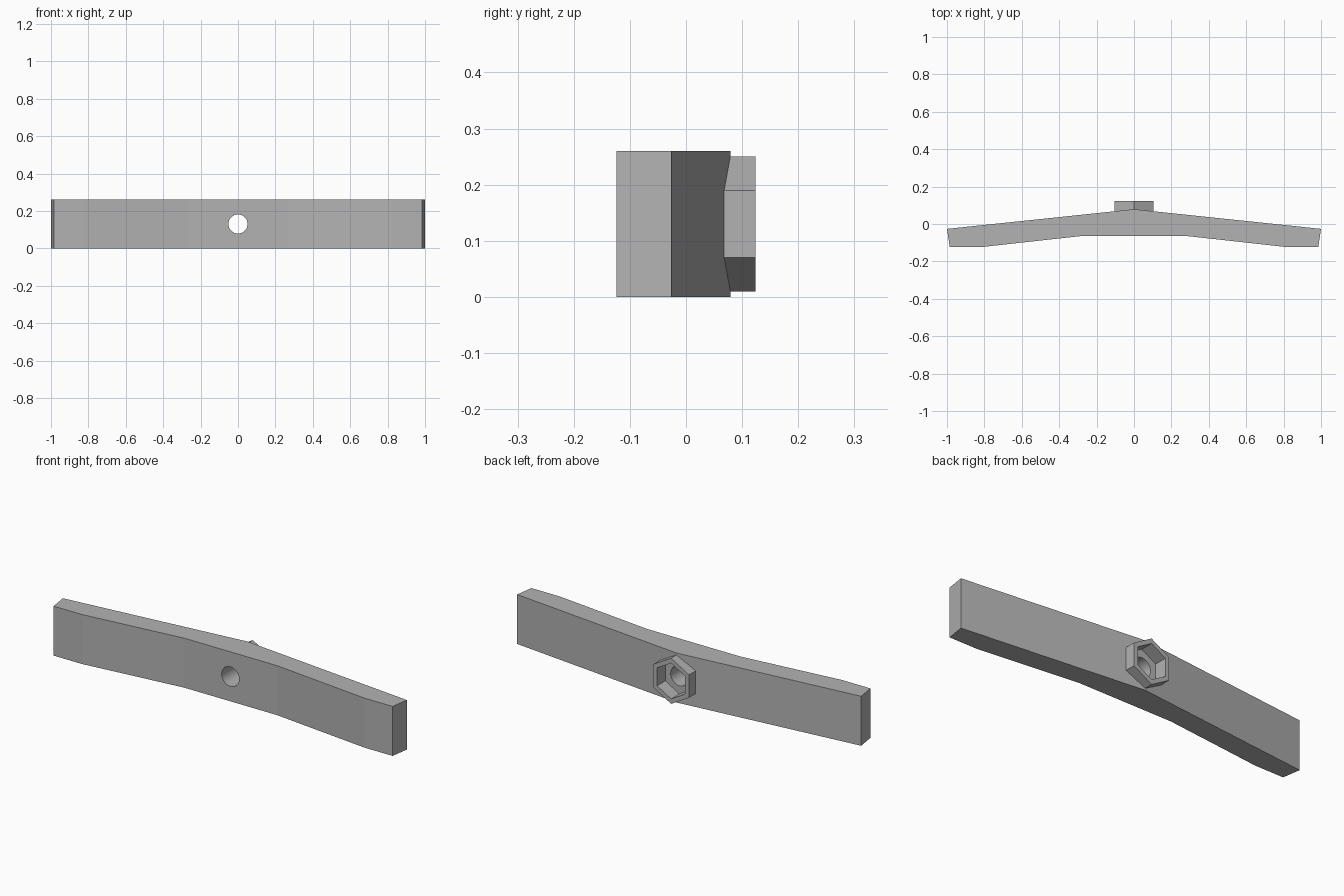
import bpy
import bmesh
import math

cube = bpy.data.objects.get("Cube")
if cube:
    bpy.data.objects.remove(cube, do_unlink=True)

HEIGHT = 0.26
MID = HEIGHT / 2

grey = bpy.data.materials.new("plain grey")
grey.use_nodes = True
grey.diffuse_color = (0.45, 0.45, 0.45, 1)
grey.node_tree.nodes["Principled BSDF"].inputs["Base Color"].default_value = grey.diffuse_color


def prism(name, points, offset):
    """Extrude a closed outline along an offset vector."""
    bm = bmesh.new()
    face = bm.faces.new([bm.verts.new(p) for p in points])
    grown = bmesh.ops.extrude_face_region(bm, geom=[face])["geom"]
    bmesh.ops.translate(bm, vec=offset, verts=[v for v in grown if isinstance(v, bmesh.types.BMVert)])
    bmesh.ops.recalc_face_normals(bm, faces=bm.faces)
    mesh = bpy.data.meshes.new(name)
    bm.to_mesh(mesh)
    bm.free()
    mesh.materials.append(grey)
    obj = bpy.data.objects.new(name, mesh)
    bpy.context.collection.objects.link(obj)
    return obj


def rod(name, sides, radius, y0, y1):
    """Regular prism along y, with one corner pointing up."""
    angles = [math.tau * i / sides for i in range(sides)]
    ring = [(radius * math.sin(a), y0, MID + radius * math.cos(a)) for a in angles]
    return prism(name, ring, (0, y1 - y0, 0))


def cut(obj, cutters):
    """Subtract the cutters and bake the result."""
    for cutter in cutters:
        mod = obj.modifiers.new("cut", 'BOOLEAN')
        mod.operation = 'DIFFERENCE'
        mod.solver = 'EXACT'
        mod.object = cutter
    graph = bpy.context.evaluated_depsgraph_get()
    baked = bpy.data.meshes.new_from_object(obj.evaluated_get(graph))
    obj.modifiers.clear()
    obj.data = baked


# Bent bar: right half of the plan outline, mirrored to the left
half = [(0, 0.079), (1, -0.026), (0.985, -0.124), (0.82, -0.124), (0.27, -0.063)]
outline = half + [(-x, y) for x, y in reversed(half[1:])]
bar = prism("bent_bar", [(x, y, 0) for x, y in outline], (0, 0, HEIGHT))

# Six-sided collar on the back
collar = rod("hex_collar", 6, 0.12, 0.06, 0.124)

# Bolt hole and nut pocket
pocket = rod("pocket_cutter", 6, 0.094, 0.055, 0.2)
hole = rod("hole_cutter", 32, 0.051, -0.2, 0.2)
cut(bar, [pocket, hole])
cut(collar, [pocket])
for cutter in (pocket, hole):
    bpy.data.objects.remove(cutter, do_unlink=True)

# Round the hole wall, keep all other edges sharp
bpy.ops.object.select_all(action='DESELECT')
bar.select_set(True)
bpy.context.view_layer.objects.active = bar
bpy.ops.object.shade_smooth_by_angle(angle=math.radians(12))
for poly in bar.data.polygons:
    n = poly.normal
    c = poly.center
    if abs(n.z) > 0.99 or math.hypot(c.x, c.z - MID) > 0.06:
        poly.use_smooth = False
